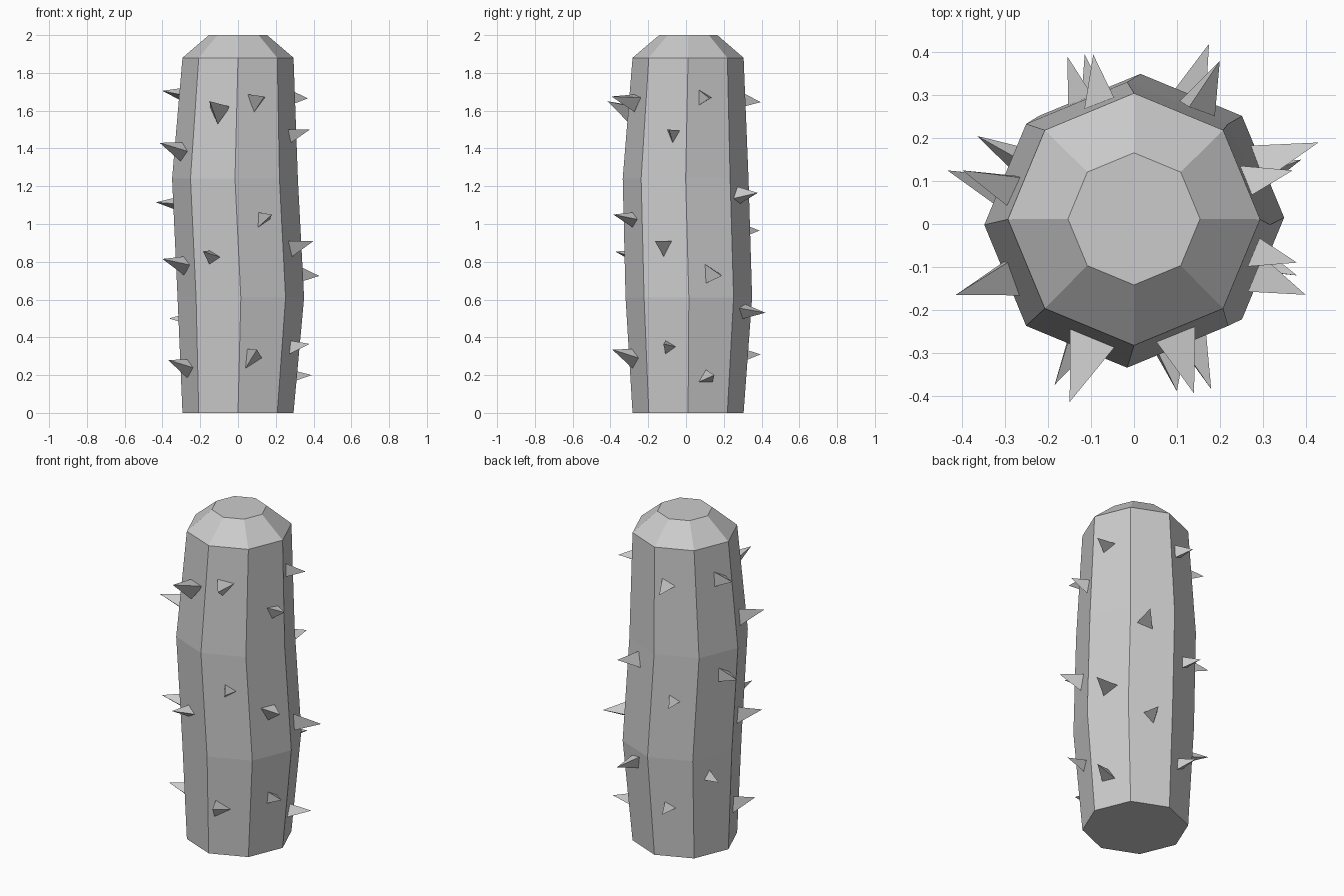
import bpy, bmesh
from math import cos, sin, pi, radians
from mathutils import Vector


def finish(bm, name):
    bmesh.ops.recalc_face_normals(bm, faces=bm.faces)
    mesh = bpy.data.meshes.new(name)
    bm.to_mesh(mesh)
    bm.free()
    obj = bpy.data.objects.new(name, mesh)
    bpy.context.collection.objects.link(obj)
    return obj


# Cactus trunk: stacked eight-sided rings (centre x, centre y, z, radius)
rings = [(0, .011, 0, .294), (.015, .015, .61, .335), (-.016, -.002, 1.24, .333),
         (0, .011, 1.88, .294), (0, .012, 2, .154)]
bm = bmesh.new()
loops = [[bm.verts.new((x + r * cos(k * pi / 4), y + r * sin(k * pi / 4), z))
          for k in range(8)] for x, y, z, r in rings]
for lo, hi in zip(loops, loops[1:]):
    for k in range(8):
        j = (k + 1) % 8
        bm.faces.new((lo[k], lo[j], hi[j], hi[k]))
bm.faces.new(loops[0][::-1])
bm.faces.new(loops[-1])
finish(bm, "cactus_trunk")

# Spines: tip x, tip y, tip z, base z, roll in degrees, base radius
spines = [
    # right side
    (.37, .125, 1.665, 1.67, 0, .058), (.43, .19, .725, .735, 0, .062), (.39, .15, .20, .185, 90, .05),
    (.38, -.09, 1.50, 1.47, 25, .055), (.40, -.165, .91, .88, 30, .062), (.38, -.12, .365, .345, 0, .052),
    # front
    (.14, -.395, 1.675, 1.65, 20, .058), (.18, -.385, 1.05, 1.02, 0, .052), (.10, -.39, .335, .288, 0, .064),
    (-.15, -.415, 1.65, 1.59, 30, .066), (-.185, -.375, .855, .82, 0, .048),
    # left side
    (-.415, -.165, 1.43, 1.38, 0, .062), (-.40, -.165, .815, .78, 0, .06), (-.37, -.14, .28, .235, 0, .06),
    (-.40, .125, 1.705, 1.68, 0, .055), (-.435, .125, 1.115, 1.105, 0, .055), (-.365, .205, .50, .49, 90, .045),
    # back
    (-.095, .395, 1.645, 1.66, 0, .058), (-.155, .39, .965, .965, 0, .055), (-.115, .395, .31, .305, 0, .052),
    (.20, .38, 1.165, 1.145, 75, .062), (.175, .42, .53, .545, 45, .055),
]
bm = bmesh.new()
for x, y, z, base_z, roll, radius in spines:
    tip = Vector((x, y, z))
    base = Vector((x * .66, y * .66, base_z))
    axis = (tip - base).normalized()
    side = Vector((0, 0, 1)).cross(axis).normalized()
    up = axis.cross(side)
    ring = []
    for k in range(3):
        a = radians(roll + 120 * k)
        ring.append(bm.verts.new(base + radius * (cos(a) * side + sin(a) * up)))
    top = bm.verts.new(tip)
    for k in range(3):
        bm.faces.new((ring[k], ring[(k + 1) % 3], top))
    bm.faces.new(ring[::-1])
finish(bm, "cactus_spines")
